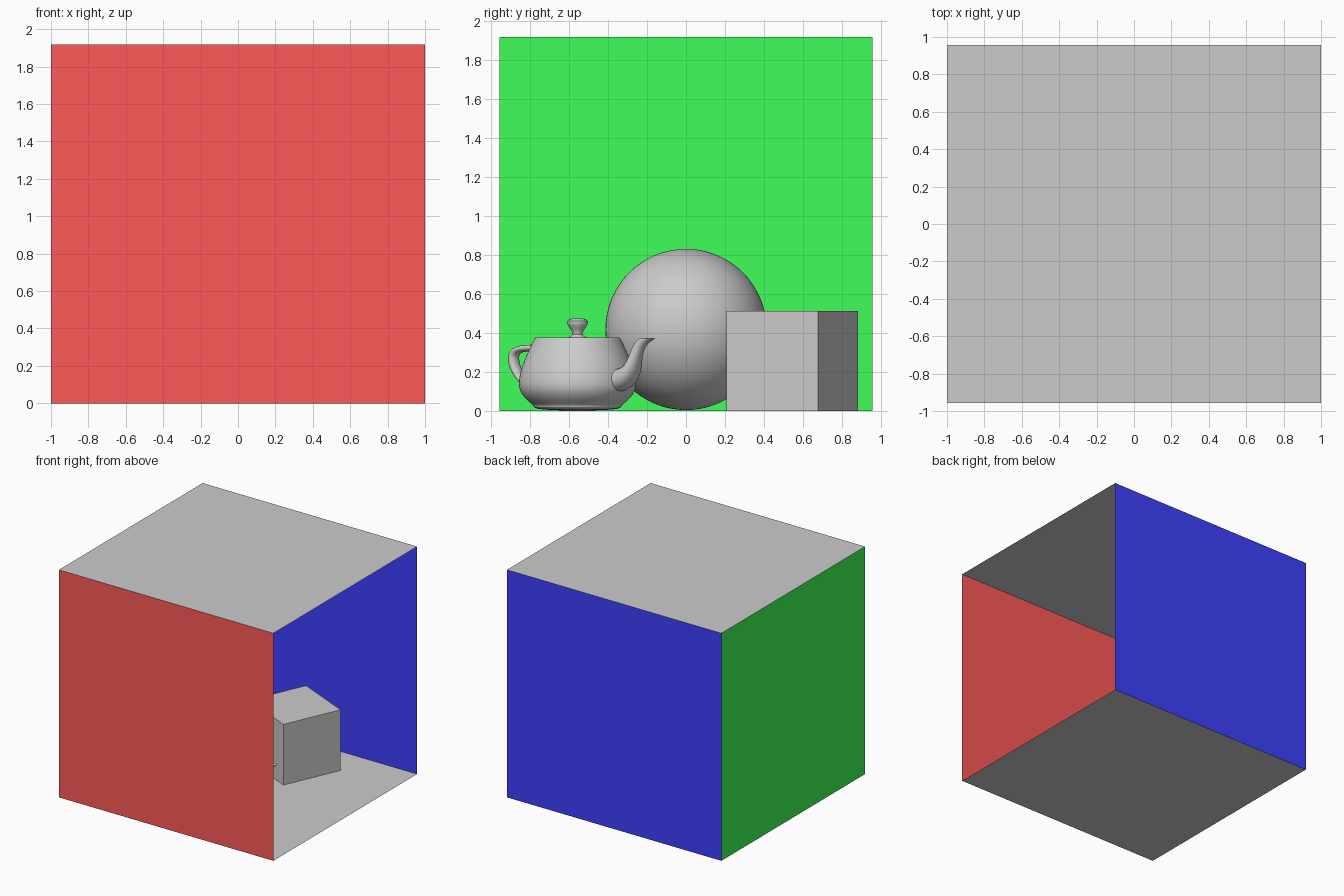
import bpy, math
from mathutils import Vector

if "Cube" in bpy.data.objects:
    bpy.data.objects.remove(bpy.data.objects["Cube"])

W, D, H = 1.0, 0.957, 1.918      # room half width, half depth, height


def make(name, verts, faces, color=None):
    mesh = bpy.data.meshes.new(name)
    mesh.from_pydata(verts, [], faces)
    mesh.update()
    obj = bpy.data.objects.new(name, mesh)
    bpy.context.collection.objects.link(obj)
    if color:
        mat = bpy.data.materials.new(name + "_colour")
        mat.diffuse_color = (*color, 1)
        mat.use_nodes = True
        mat.node_tree.nodes["Principled BSDF"].inputs["Base Color"].default_value = mat.diffuse_color
        mesh.materials.append(mat)
    return obj


def smooth(obj, angle=40):
    bpy.ops.object.select_all(action='DESELECT')
    obj.select_set(True)
    bpy.context.view_layer.objects.active = obj
    bpy.ops.object.shade_smooth_by_angle(angle=math.radians(angle))


def bezier(p, t):
    u = 1 - t
    return p[0]*u**3 + p[1]*(3*u*u*t) + p[2]*(3*u*t*t) + p[3]*t**3


def chain(points, steps):
    """Sample joined cubic segments (each shares its end point with the next)."""
    pts = [Vector(p) for p in points]
    out = [pts[0]]
    for s in range(0, len(pts) - 1, 3):
        out += [bezier(pts[s:s+4], i/steps) for i in range(1, steps + 1)]
    return out


def skin(name, rings):
    """Join closed rings of equal length into a tube."""
    n = len(rings[0])
    faces = [(r*n + i, r*n + (i+1) % n, (r+1)*n + (i+1) % n, (r+1)*n + i)
             for r in range(len(rings) - 1) for i in range(n)]
    return make(name, [v for ring in rings for v in ring], faces)


def lathe(name, profile, steps=10, n=64):
    rings = []
    for r, z in chain(profile, steps):
        r = max(r, 0.001)
        rings.append([(r*math.cos(math.tau*i/n), r*math.sin(math.tau*i/n), z)
                      for i in range(n)])
    return skin(name, rings)


def tube(name, inner, outer, widths, steps=12, half=12):
    """Loft between an inner and an outer side curve with a varying half width."""
    rings = []
    for a, b, w in zip(chain(inner, steps), chain(outer, steps),
                       chain([(w, 0) for w in widths], steps)):
        def side(s):
            y = s*w[0]
            p = [Vector((a[0], 0, a[1])), Vector((a[0], y, a[1])),
                 Vector((b[0], y, b[1])), Vector((b[0], 0, b[1]))]
            return [bezier(p, i/half) for i in range(half + 1)]
        rings.append(side(1) + side(-1)[-2:0:-1])
    return skin(name, rings)


# Room: single-sheet walls, open on the +x side
make("floor", [(-W, -D, 0), (W, -D, 0), (W, D, 0), (-W, D, 0)], [(0, 1, 2, 3)])
make("ceiling", [(-W, -D, H), (W, -D, H), (W, D, H), (-W, D, H)], [(0, 1, 2, 3)])
for name, (x0, y0), (x1, y1), color in (
        ("front_wall", (-W, -D), (W, -D), (1, 0.1, 0.1)),
        ("back_wall", (W, D), (-W, D), (0.05, 0.05, 1)),
        ("left_wall", (-W, D), (-W, -D), (0.05, 1, 0.1))):
    make(name, [(x0, y0, 0), (x1, y1, 0), (x1, y1, H), (x0, y0, H)],
         [(0, 1, 2, 3)], color)

# Turned cube
bpy.ops.mesh.primitive_cube_add(size=0.511, location=(0.148, 0.545, 0.2565),
                                rotation=(0, 0, math.atan2(0.465, 0.205)))
bpy.context.object.name = "cube"

# Ball
bpy.ops.mesh.primitive_uv_sphere_add(segments=64, ring_count=32, radius=0.413,
                                     location=(-0.42, 0, 0.418))
ball = bpy.context.object
ball.name = "ball"
smooth(ball)

# Teapot, drawn in its own units with the spout along +x
body = lathe("teapot_body", [
    (0, 0), (1.425, 0), (1.5, 0.075), (1.5, 0.15), (1.5, 0.225), (2, 0.45), (2, 0.9),
    (2, 1.35), (1.75, 1.875), (1.5, 2.4), (1.4375, 2.53), (1.3375, 2.53), (1.4, 2.4)])
lid = lathe("teapot_lid", [
    (1.3, 2.25), (1.3, 2.4), (0.4, 2.4), (0.2, 2.55), (0, 2.7), (0.8, 3.15), (0, 3.15)])
handle = tube("teapot_handle",
              [(-1.6, 2.025), (-2.3, 2.025), (-2.7, 2.025), (-2.7, 1.8),
               (-2.7, 1.575), (-2.5, 1.125), (-2, 0.9)],
              [(-1.5, 2.25), (-2.5, 2.25), (-3, 2.25), (-3, 1.8),
               (-3, 1.35), (-2.65, 0.9375), (-1.9, 0.6)],
              [0.3] * 7)
spout = tube("teapot_spout",
             [(1.7, 1.425), (2.6, 1.425), (2.3, 2.1), (2.7, 2.4),
              (2.8, 2.475), (2.9, 2.475), (2.8, 2.4)],
             [(1.7, 0.6), (3.1, 0.825), (2.4, 2.025), (3.3, 2.4),
              (3.525, 2.494), (3.45, 2.5125), (3.2, 2.4)],
             [0.66, 0.66, 0.25, 0.25, 0.25, 0.15, 0.15])
for part in (body, lid, handle, spout):
    part.location = (0.15, -0.556, 0.003)
    part.rotation_euler.z = math.radians(50)
    part.scale = (0.15, 0.15, 0.15)
    smooth(part)
